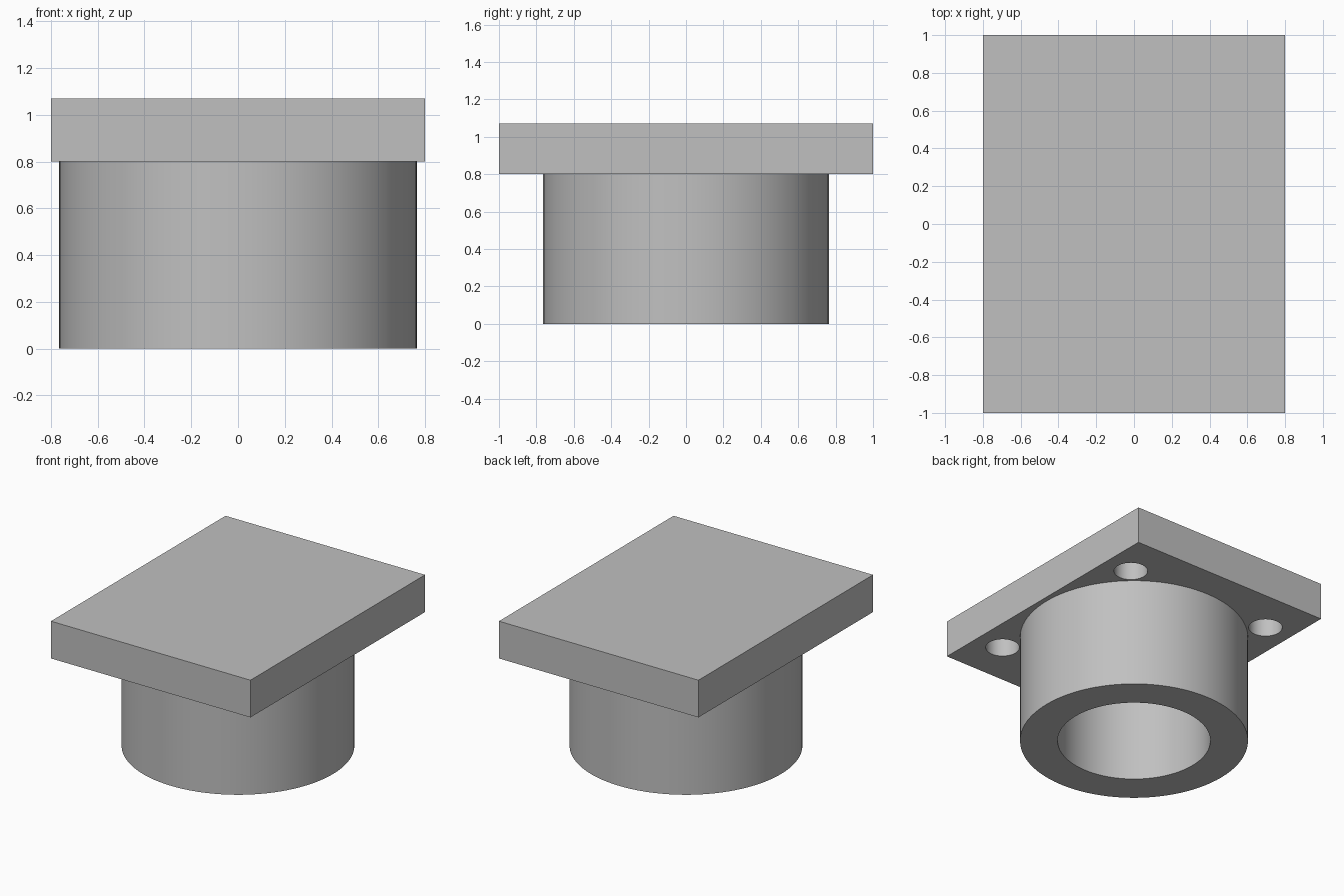
import bpy

old = bpy.data.objects.get("Cube")
if old:
    bpy.data.objects.remove(old, do_unlink=True)

# Overall dimensions
WIDTH, LENGTH = 1.6, 2.0
COLLAR_TOP, PLATE_TOP = 0.8, 1.07
OUTER_R, BORE_R = 0.765, 0.513
HOLE_R, HOLE_X, HOLE_Y, HOLE_TOP = 0.113, 0.59, 0.67, 1.0

grey = bpy.data.materials.new("plain grey")
grey.use_nodes = True
colour = (0.53, 0.53, 0.53, 1)
grey.diffuse_color = colour
grey.node_tree.nodes["Principled BSDF"].inputs["Base Color"].default_value = colour


def cylinder(name, radius, bottom, top, x=0, y=0, sides=96):
    bpy.ops.mesh.primitive_cylinder_add(
        vertices=sides, radius=radius, depth=top - bottom,
        location=(x, y, (bottom + top) / 2))
    obj = bpy.context.object
    obj.name = name
    obj.data.materials.append(grey)
    return obj


def cut(target, cutter):
    """Subtract the cutter from the target, then discard it."""
    mod = target.modifiers.new("cut", 'BOOLEAN')
    mod.operation = 'DIFFERENCE'
    mod.solver = 'EXACT'
    mod.object = cutter
    bpy.context.view_layer.objects.active = target
    bpy.ops.object.modifier_apply(modifier=mod.name)
    bpy.data.objects.remove(cutter, do_unlink=True)


# Rectangular mounting plate
bpy.ops.mesh.primitive_cube_add(
    size=1, location=(0, 0, (COLLAR_TOP + PLATE_TOP) / 2))
plate = bpy.context.object
plate.name = "mounting_plate"
plate.scale = (WIDTH, LENGTH, PLATE_TOP - COLLAR_TOP)
bpy.ops.object.transform_apply(location=False, rotation=False, scale=True)
plate.data.materials.append(grey)

# Four blind bolt holes in the underside
for sx in (-1, 1):
    for sy in (-1, 1):
        cut(plate, cylinder("hole_cutter", HOLE_R, COLLAR_TOP - 0.1, HOLE_TOP,
                            sx * HOLE_X, sy * HOLE_Y, 48))

# Round collar with its central bore
collar = cylinder("collar", OUTER_R, 0, COLLAR_TOP)
cut(collar, cylinder("bore_cutter", BORE_R, -0.1, COLLAR_TOP + 0.1))

# Smooth round walls, sharp rims
for obj in (plate, collar):
    bpy.ops.object.select_all(action='DESELECT')
    obj.select_set(True)
    bpy.context.view_layer.objects.active = obj
    bpy.ops.object.shade_smooth_by_angle(angle=0.6)
